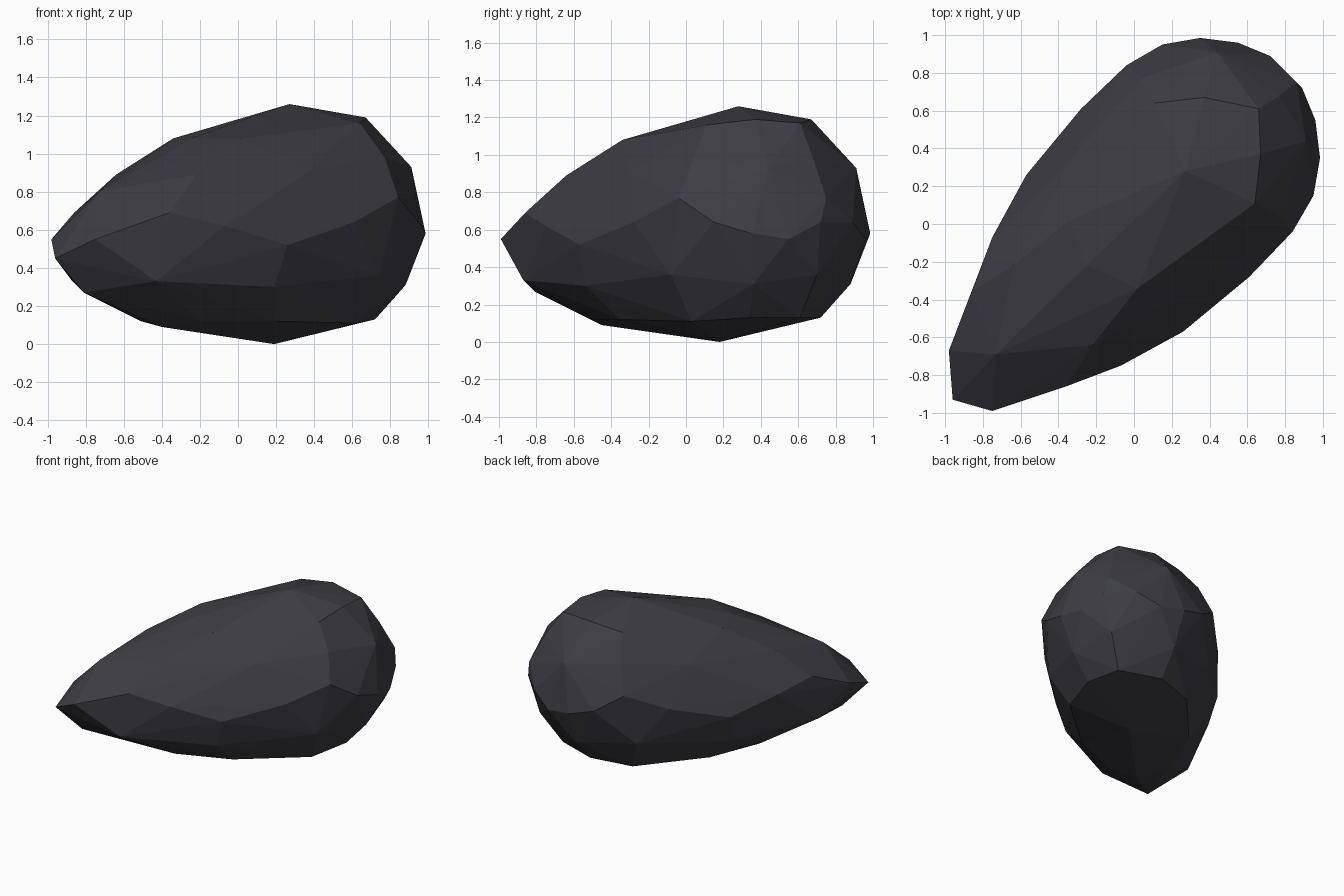
import bpy, bmesh

# Faceted boulder: chipped corner points, mirrored across the diagonal x = y plane,
# then wrapped into flat facets.

# corners on (or close to) the mirror plane, and the blunt uneven tip
ridge = [
    (0.27, 0.28, 1.26), (0.66, 0.61, 1.17), (0.77, 0.68, 0.98), (0.86, 0.75, 0.77),
    (0.80, 0.70, 0.36), (0.66, 0.61, 0.13), (0.19, 0.18, 0.00), (-0.40, -0.45, 0.09),
    (-0.81, -0.81, 0.27), (-0.96, -0.93, 0.45), (-0.75, -0.99, 0.55),
    (-0.98, -0.67, 0.55), (-0.73, -0.69, 0.80), (-0.25, -0.22, 1.08),
]

# corners of the right side
side = [
    (0.67, 0.37, 1.19), (0.64, 0.11, 1.16), (0.02, -0.34, 1.08), (-0.22, -0.64, 0.89),
    (0.91, 0.44, 0.93), (0.77, 0.04, 0.98), (0.38, -0.30, 0.91), (-0.36, -0.86, 0.69),
    (0.84, -0.04, 0.77), (0.61, -0.28, 0.64), (-0.07, -0.75, 0.62), (0.26, -0.57, 0.52),
    (0.95, 0.15, 0.64), (0.985, 0.35, 0.58), (0.96, 0.55, 0.55), (0.89, 0.72, 0.64),
    (0.88, 0.36, 0.31), (0.74, -0.08, 0.36), (0.19, -0.54, 0.30), (-0.43, -0.87, 0.33),
    (0.72, 0.34, 0.13), (0.63, 0.03, 0.11), (0.20, -0.35, 0.12), (-0.20, -0.51, 0.12),
]

bm = bmesh.new()
for p in ridge:
    bm.verts.new(p)
for x, y, z in side:
    bm.verts.new((x, y, z))
    bm.verts.new((y, x, z))

# wrap the corners and drop any that fall inside
bmesh.ops.convex_hull(bm, input=bm.verts[:])
bmesh.ops.delete(bm, geom=[v for v in bm.verts if not v.link_faces], context='VERTS')
bmesh.ops.recalc_face_normals(bm, faces=bm.faces[:])

mesh = bpy.data.meshes.new("boulder")
bm.to_mesh(mesh)
bm.free()

stone = bpy.data.materials.new("dark slate")
stone.diffuse_color = (0.047, 0.046, 0.058, 1)
mesh.materials.append(stone)

boulder = bpy.data.objects.new("boulder", mesh)
bpy.context.collection.objects.link(boulder)
